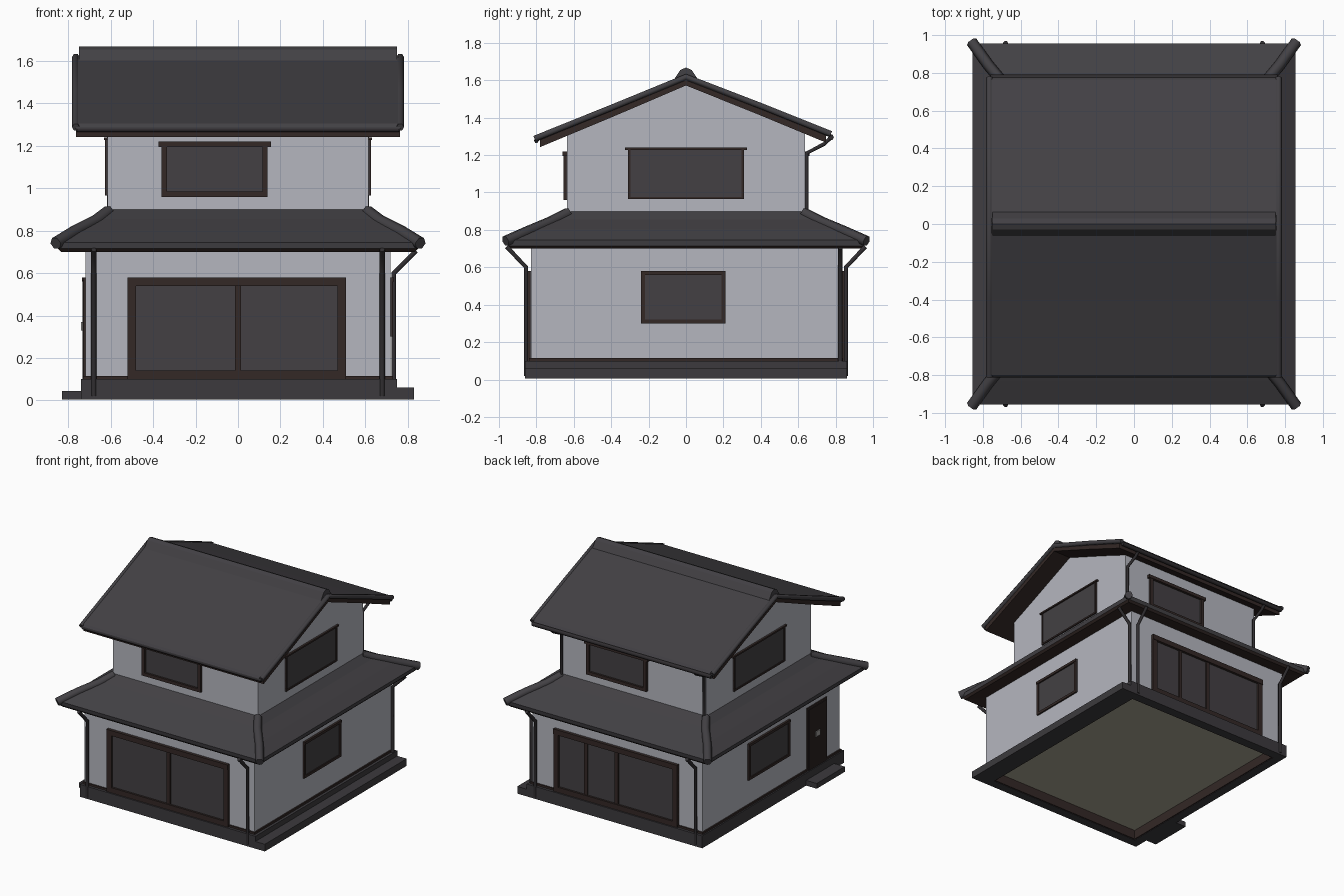
import bpy, bmesh

cube = bpy.data.objects.get("Cube")
if cube:
    bpy.data.objects.remove(cube)


def material(name, r, g, b):
    m = bpy.data.materials.new(name)
    m.use_nodes = True
    m.diffuse_color = (r, g, b, 1)
    bsdf = m.node_tree.nodes["Principled BSDF"]
    bsdf.inputs["Base Color"].default_value = (r, g, b, 1)
    bsdf.inputs["Roughness"].default_value = 0.9
    return m


PLASTER = material("white plaster", .46, .47, .52)
SLATE = material("slate tile", .055, .052, .058)
WOOD = material("dark wood", .033, .021, .019)
GLASS = material("smoky glass", .056, .051, .056)
STONE = material("grey stone", .045, .042, .047)
PIPE = material("pipe grey", .03, .027, .03)
DOOR = material("door brown", .022, .015, .014)
FLOOR = material("earth floor", .4, .375, .29)
METAL = material("handle metal", .35, .34, .33)


def finish(name, bm, *mats):
    bmesh.ops.recalc_face_normals(bm, faces=bm.faces)
    me = bpy.data.meshes.new(name)
    bm.to_mesh(me)
    bm.free()
    for m in mats:
        me.materials.append(m)
    ob = bpy.data.objects.new(name, me)
    bpy.context.collection.objects.link(ob)
    return ob


def box(name, x0, x1, y0, y1, z0, z1, mat):
    bm = bmesh.new()
    bmesh.ops.create_cube(bm, size=1)
    for v in bm.verts:
        v.co = ((x0 + x1) / 2 + v.co.x * (x1 - x0),
                (y0 + y1) / 2 + v.co.y * (y1 - y0),
                (z0 + z1) / 2 + v.co.z * (z1 - z0))
    return finish(name, bm, mat)


def rim(name, x0, x1, y, width, z0, z1, mat):
    """An open rectangular frame lying flat."""
    box(name + "_front", x0, x1, -y, width - y, z0, z1, mat)
    box(name + "_back", x0, x1, y - width, y, z0, z1, mat)
    box(name + "_right", x0, x0 + width, width - y, y - width, z0, z1, mat)
    box(name + "_left", x1 - width, x1, width - y, y - width, z0, z1, mat)


def prism(name, profile, x0, x1, mat):
    """Extrude a y-z outline along x."""
    bm = bmesh.new()
    face = bm.faces.new([bm.verts.new((x0, y, z)) for y, z in profile])
    new = bmesh.ops.extrude_face_region(bm, geom=[face])["geom"]
    bmesh.ops.translate(bm, vec=(x1 - x0, 0, 0),
                        verts=[v for v in new if isinstance(v, bmesh.types.BMVert)])
    return finish(name, bm, mat)


def tube(name, points, radius, mat):
    cu = bpy.data.curves.new(name, "CURVE")
    cu.dimensions = "3D"
    cu.bevel_depth = radius
    cu.bevel_resolution = 1
    cu.use_fill_caps = True
    sp = cu.splines.new("POLY")
    sp.points.add(len(points) - 1)
    for p, co in zip(sp.points, points):
        p.co = (*co, 1)
    cu.materials.append(mat)
    ob = bpy.data.objects.new(name, cu)
    bpy.context.collection.objects.link(ob)
    bpy.ops.object.select_all(action="DESELECT")
    ob.select_set(True)
    bpy.context.view_layer.objects.active = ob
    bpy.ops.object.convert(target="MESH")


# Wall planes of each storey
LX, LY = .72, .83
UX, UY = .615, .635


def panel(name, side, wall, u0, u1, z0, z1, depth, mat):
    """A plate standing out from a wall; side is 'x' or 'y', wall is signed."""
    a, b = sorted((wall * .98, wall + (depth if wall > 0 else -depth)))
    if side == "x":
        return box(name, a, b, u0, u1, z0, z1, mat)
    return box(name, u0, u1, a, b, z0, z1, mat)


def window(name, side, wall, u0, u1, z0, z1, frame=.025, mullions=(), cap=.015,
           depth=.02):
    panel(name + "_glass", side, wall, u0, u1, z0, z1, .005, GLASS)
    for part, a, b in (("frame_a", u0, u0 + frame), ("frame_b", u1 - frame, u1)):
        panel(f"{name}_{part}", side, wall, a, b, z0, z1, depth, WOOD)
    panel(name + "_sill", side, wall, u0, u1, z0, z0 + frame, depth, WOOD)
    panel(name + "_head", side, wall, u0 - cap, u1 + cap, z1 - frame, z1,
          depth + .004, WOOD)
    for i, m in enumerate(mullions):
        panel(f"{name}_mullion_{i}", side, wall, m - .014, m + .014,
              z0 + frame, z1 - frame, .014, WOOD)


# Base with a recessed floor, side ledge and doorstep
rim("foundation", -.74, .75, .86, .07, .005, .1, STONE)
rim("floor_border", -.672, .682, .792, .01, .008, .09, WOOD)
box("floor_plate", -.68, .69, -.8, .8, .08, .098, FLOOR)
box("side_ledge", .74, .83, -.86, .86, .005, .06, STONE)
box("doorstep", -.83, -.73, -.74, -.4, .005, .045, STONE)

# Walls
rim("lower_sill", -.73, .73, .84, .03, .095, .115, WOOD)
box("lower_walls", -LX, LX, -LY, LY, .1, .73, PLASTER)
prism("upper_walls", [(-UY, .8), (UY, .8), (UY, 1.33), (0, 1.59), (-UY, 1.33)],
      -UX, UX, PLASTER)

# Skirt roof lofted from rectangular rings, trim below and slate above
rings = [(.6, .62, .72), (.72, .83, .715), (.835, .935, .7), (.85, .95, .715),
         (.855, .955, .745), (.76, .83, .805), (.67, .72, .855), (.605, .625, .905)]
bm = bmesh.new()
loops = [[bm.verts.new((sx * x, sy * y, z))
          for sx, sy in ((-1, -1), (1, -1), (1, 1), (-1, 1))] for x, y, z in rings]
for lo, hi in zip(loops, loops[1:]):
    for i in range(4):
        j = (i + 1) % 4
        bm.faces.new((lo[i], lo[j], hi[j], hi[i]))
bm.faces.new(loops[0])
bm.faces.new(loops[-1])
for f in bm.faces:
    f.material_index = int(f.calc_center_median().z < .725)
finish("skirt_roof", bm, SLATE, WOOD)

# Hip ridges
for sx, sy, tag in ((-1, -1, "front_right"), (1, -1, "front_left"),
                    (1, 1, "back_left"), (-1, 1, "back_right")):
    tube("hip_ridge_" + tag,
         [(sx * x, sy * y, z) for x, y, z in
          ((.61, .63, .89), (.67, .72, .845), (.77, .84, .795), (.86, .965, .74))],
         .03, SLATE)

# Gable roof: slate slab over a wooden slab
top = [(-.81, 1.3), (-.4, 1.465), (0, 1.63), (.4, 1.475), (.775, 1.325)]


def slab(name, upper, lower, shrink, x, mat):
    outline = [(y * shrink, z - upper) for y, z in top]
    outline += [(y * shrink, z - lower) for y, z in reversed(top)]
    return prism(name, outline, -x, x, mat)


roof = slab("gable_roof_tiles", 0, .032, 1, .775, SLATE)
slab("gable_roof_boards", .02, .058, .965, .765, WOOD)
bevel = roof.modifiers.new("soft_edges", "BEVEL")
bevel.width = .012
bevel.limit_method = "ANGLE"
prism("ridge_cap", [(-.07, 1.595), (-.03, 1.655), (0, 1.668), (.03, 1.655), (.07, 1.595)],
      -.75, .75, SLATE)
for s, tag in ((-1, "right"), (1, "left")):
    tube("verge_tile_" + tag, [(s * .765, y, z - .012) for y, z in top], .018, SLATE)
tube("back_gutter", [(-.76, .775, 1.295), (.76, .775, 1.295)], .016, PIPE)
tube("front_gutter", [(-.76, -.8, 1.277), (.76, -.8, 1.277)], .013, PIPE)

# Sliding doors and windows
window("front_sliding_door", "y", -LY, -.52, .51, .1, .58, .04, (0,), 0)
window("back_sliding_door", "y", LY, -.52, .53, .1, .58, .04, (0, .26), 0)
window("front_upper_window", "y", -UY, -.36, .14, .96, 1.22)
window("back_upper_window", "y", UY, -.12, .39, .96, 1.22)
window("left_lower_window", "x", LX, -.24, .21, .3, .58, .02, (), 0, .012)
window("right_lower_window", "x", -LX, -.22, .28, .3, .58, .02, (), 0, .012)
for s, tag in ((-1, "right"), (1, "left")):
    window(tag + "_upper_window", "x", s * UX, -.31, .31, .965, 1.24, .012, depth=.012)

# Side entrance
panel("entrance_frame", "x", -LX, -.67, -.43, .1, .58, .008, WOOD)
panel("entrance_door", "x", -LX, -.655, -.445, .1, .565, .013, DOOR)
panel("entrance_handle", "x", -LX, -.575, -.525, .33, .37, .02, METAL)

# Downpipes
for sx, tag in ((-1, "right"), (1, "left")):
    for sy, end in ((-1, "front"), (1, "back")):
        tube(f"{end}_{tag}_downpipe",
             [(sx * .68, sy * y, z) for y, z in
              ((.96, .71), (.935, .685), (.855, .6), (.855, .02))], .013, PIPE)
    tube(f"upper_{tag}_downpipe",
         [(sx * .605, y, z) for y, z in
          ((.77, 1.29), (.74, 1.26), (.645, 1.21), (.645, .88))], .012, PIPE)
tube("left_side_downpipe", [(.84, .825, .705), (.735, .825, .6), (.735, .825, .05)],
     .013, PIPE)
